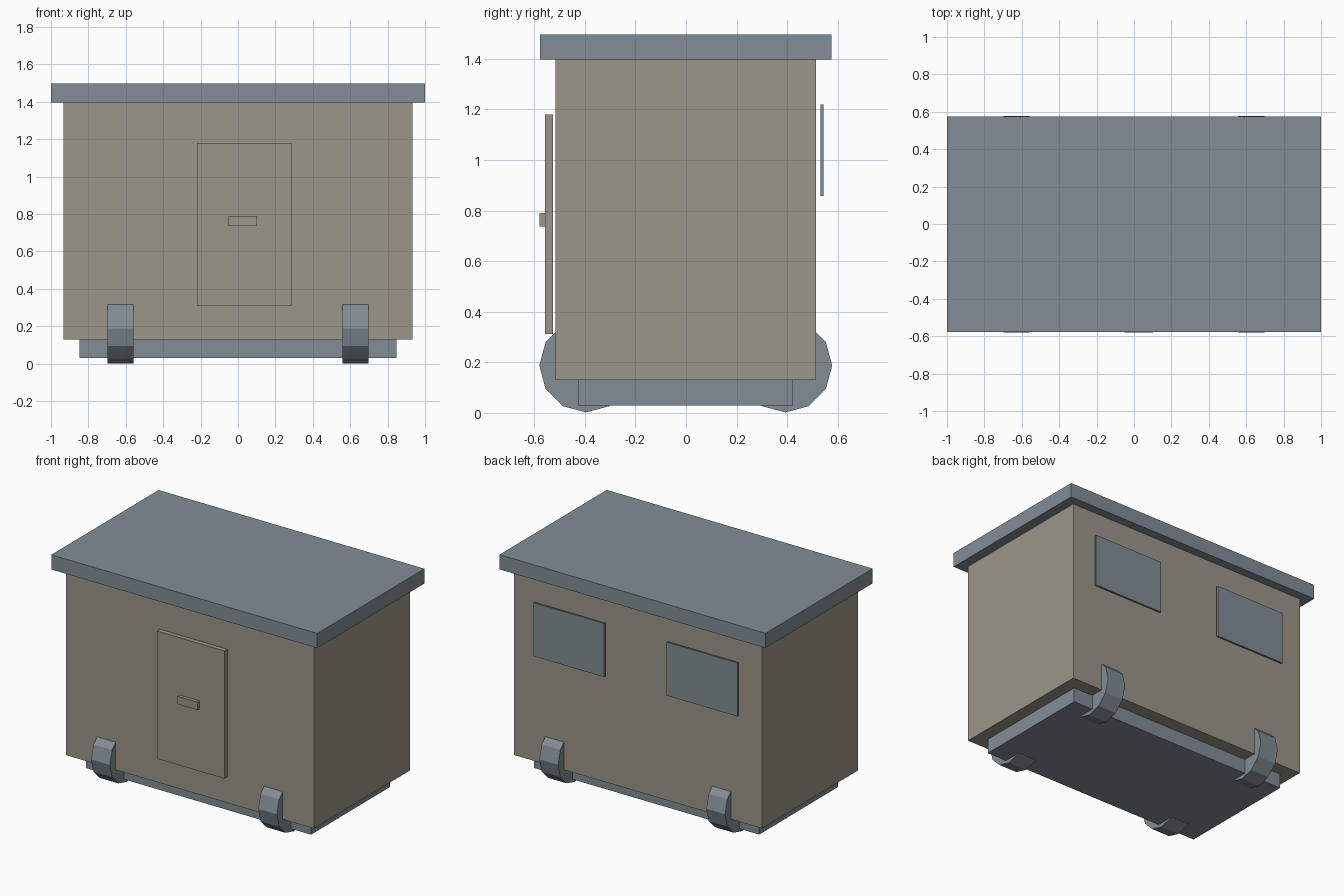
import bpy
import bmesh
import math
from mathutils import Matrix

if "Cube" in bpy.data.objects:
    bpy.data.objects.remove(bpy.data.objects["Cube"])


def material(name, color):
    mat = bpy.data.materials.new(name)
    mat.diffuse_color = (*color, 1)
    mat.use_nodes = True
    mat.node_tree.nodes["Principled BSDF"].inputs["Base Color"].default_value = mat.diffuse_color
    return mat


taupe = material("taupe", (0.325, 0.305, 0.247))
slate = material("slate grey", (0.225, 0.268, 0.298))


def finish(name, bm, mat):
    bmesh.ops.recalc_face_normals(bm, faces=bm.faces)
    mesh = bpy.data.meshes.new(name)
    bm.to_mesh(mesh)
    bm.free()
    mesh.materials.append(mat)
    obj = bpy.data.objects.new(name, mesh)
    bpy.context.collection.objects.link(obj)
    return obj


def box(name, x, y, z, mat):
    """Box from (min, max) ranges on each axis."""
    bm = bmesh.new()
    centre = [(a + b) / 2 for a, b in (x, y, z)]
    size = [b - a for a, b in (x, y, z)]
    m = Matrix.Translation(centre) @ Matrix.Diagonal((*size, 1))
    bmesh.ops.create_cube(bm, size=1, matrix=m)
    return finish(name, bm, mat)


def wheel(name, x, y):
    """Twelve-sided wheel with its axle along x."""
    bm = bmesh.new()
    m = Matrix.Translation((x, y, 0.187)) @ Matrix.Rotation(math.radians(90), 4, 'Y')
    bmesh.ops.create_cone(bm, cap_ends=True, segments=12, radius1=0.185,
                          radius2=0.185, depth=0.14, matrix=m)
    return finish(name, bm, slate)


# Main shell
box("chassis", (-0.847, 0.847), (-0.425, 0.423), (0.03, 0.13), slate)
box("cabin", (-0.932, 0.932), (-0.517, 0.515), (0.13, 1.397), taupe)
box("roof", (-1, 1), (-0.577, 0.575), (1.397, 1.497), slate)

# Door and handle on the front, standing slightly off the wall
box("door", (-0.22, 0.287), (-0.557, -0.525), (0.312, 1.18), taupe)
box("door_handle", (-0.05, 0.102), (-0.58, -0.557), (0.737, 0.79), taupe)

# Two windows on the back
box("window_left", (-0.768, -0.235), (0.531, 0.543), (0.857, 1.22), slate)
box("window_right", (0.235, 0.768), (0.531, 0.543), (0.857, 1.22), slate)

# Four wheels
for side, x in (("left", -0.628), ("right", 0.628)):
    for end, y in (("front", -0.395), ("back", 0.393)):
        wheel(f"wheel_{end}_{side}", x, y)
